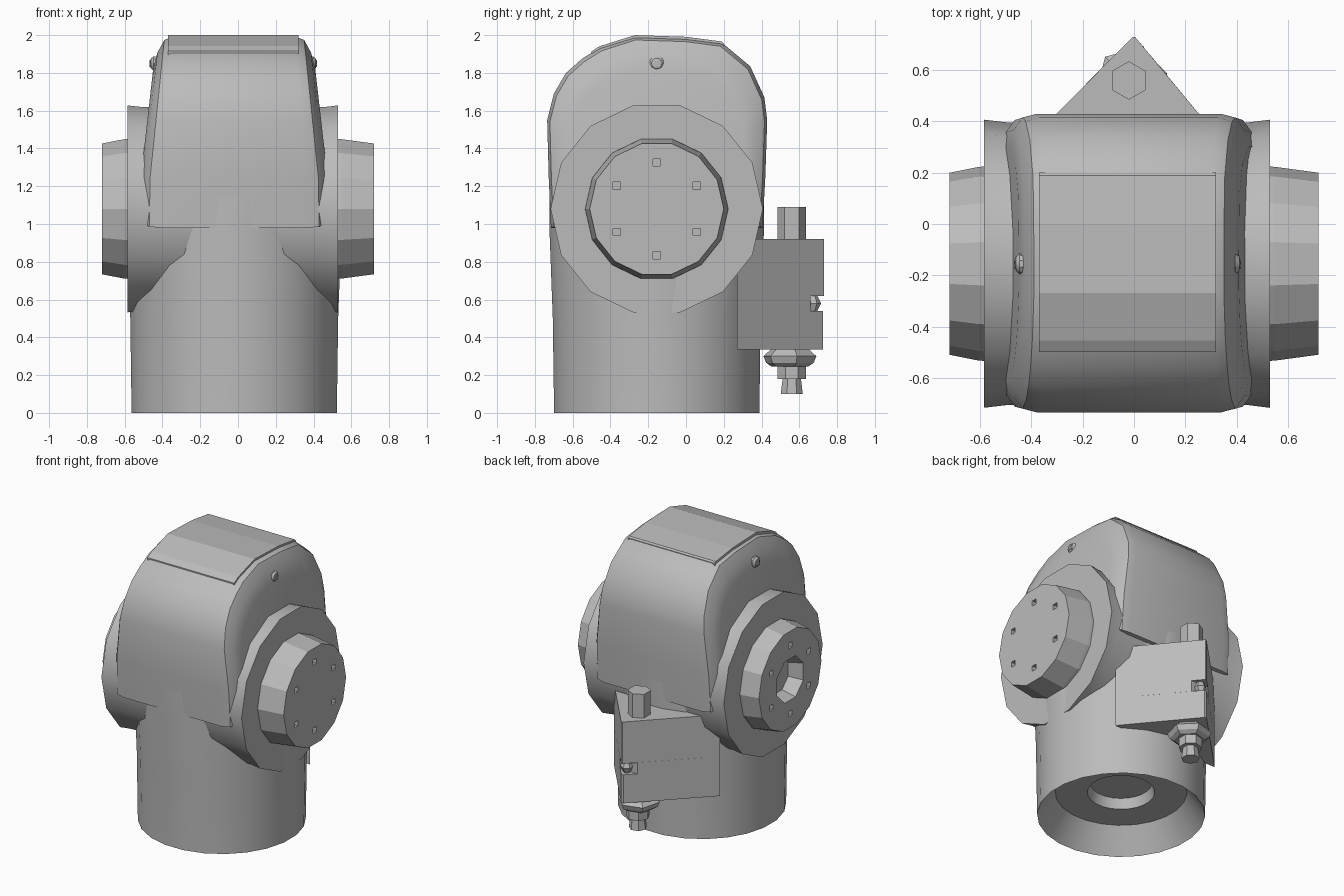
import bpy, bmesh, math
from mathutils import Matrix, Vector

if "Cube" in bpy.data.objects:
    bpy.data.objects.remove(bpy.data.objects["Cube"], do_unlink=True)

gray = bpy.data.materials.new("cast gray")
gray.use_nodes = True
color = (0.5, 0.5, 0.5, 1)
gray.diffuse_color = color
gray.node_tree.nodes["Principled BSDF"].inputs["Base Color"].default_value = color

CX, CY, CZ = -0.02, -0.155, 1.08   # post axis and height of the pivot


def finish(name, bm, smooth=None):
    bmesh.ops.remove_doubles(bm, verts=bm.verts, dist=0.0005)
    bmesh.ops.recalc_face_normals(bm, faces=bm.faces)
    mesh = bpy.data.meshes.new(name)
    bm.to_mesh(mesh)
    bm.free()
    mesh.materials.append(gray)
    obj = bpy.data.objects.new(name, mesh)
    bpy.context.collection.objects.link(obj)
    if smooth:
        bpy.ops.object.select_all(action="DESELECT")
        obj.select_set(True)
        bpy.context.view_layer.objects.active = obj
        bpy.ops.object.shade_smooth_by_angle(angle=math.radians(smooth))
    return obj


def loft(name, rings, smooth=None):
    """Skin a list of equal-length rings and cap both ends."""
    bm = bmesh.new()
    loops = [[bm.verts.new(p) for p in ring] for ring in rings]
    n = len(loops[0])
    for a, b in zip(loops, loops[1:]):
        for i in range(n):
            j = (i + 1) % n
            bm.faces.new((a[i], a[j], b[j], b[i]))
    bm.faces.new(loops[0])
    bm.faces.new(loops[-1])
    return finish(name, bm, smooth)


def turned(name, profile, place, sides=16, smooth=None, phase=0.5):
    """Revolve (radius, height) steps about the local z axis."""
    angles = [2 * math.pi * (i + phase) / sides for i in range(sides)]
    rings = [[place @ Vector((r * math.cos(a), r * math.sin(a), h)) for a in angles]
             for r, h in profile]
    return loft(name, rings, smooth)


def at(x, y, z):
    return Matrix.Translation((x, y, z))


def sideways(x, y, z, side):
    return at(x, y, z) @ Matrix.Rotation(side * math.pi / 2, 4, "Y")


def cut(target, cutter):
    cutter.hide_render = True
    cutter.hide_set(True)
    mod = target.modifiers.new("cut", "BOOLEAN")
    mod.object = cutter
    mod.operation = "DIFFERENCE"
    mod.solver = "EXACT"
    bpy.context.view_layer.objects.active = target
    bpy.ops.object.modifier_apply(modifier=mod.name)
    bpy.data.objects.remove(cutter, do_unlink=True)


# Vertical post with a recessed, bevelled mouth underneath
turned("post", [(0.13, 0.24), (0.2, 0.24), (0.22, 0.17), (0.43, 0.17), (0.548, 0),
                (0.555, 0.5), (0.572, 0.95), (0.572, 1.2)], at(CX, CY, 0), 24, 35)

# Horizontal barrel crossing the post
turned("pivot_barrel", [(0.562, -0.585), (0.552, -0.5), (0.552, 0.45), (0.562, 0.53)],
       sideways(0, CY, CZ, 1), 14, 30)

# Domed upper housing: side outline skinned across with rounded, tapering flanks
outline = [(-0.715, 0.98), (-0.727, 1.25), (-0.735, 1.55), (-0.7, 1.69), (-0.635, 1.8),
           (-0.55, 1.875), (-0.455, 1.935), (-0.27, 1.994), (0.0, 1.985), (0.19, 1.96),
           (0.34, 1.835), (0.415, 1.67), (0.43, 1.55), (0.42, 1.25), (0.405, 0.98)]
steps = [(1, 0.13), (0.97, 0.065), (0.9, 0.015), (0.78, 0)]
steps = [(-f, i) for f, i in steps] + [(f, i) for f, i in reversed(steps)]


def housing_ring(f, inset):
    ring = []
    for y, z in outline:
        k = 1 - inset / 0.6
        y, z = CY + (y - CY) * k, 1.2 + (z - 1.2) * k
        half = 0.5 - 0.08 * max(0, z - 1.2) / 0.7
        ring.append((CX + f * half, y, z))
    return ring


loft("upper_housing", [housing_ring(*s) for s in steps], 35)

# Thin cover plate on the crown
crown = [(-0.5, 1.915), (-0.455, 1.942), (-0.27, 2.0), (0.0, 1.991), (0.19, 1.966), (0.2, 1.956)]
skirt = [(y, z - 0.02) for y, z in reversed(crown)]
loft("crown_plate", [[(x, y, z) for y, z in crown + skirt] for x in (-0.37, 0.32)])

# Side hubs, each with a ring of bolt holes
for side, x, depth, label in ((1, 0.53, 0.19, "left"), (-1, -0.585, 0.135, "right")):
    hub = turned(label + "_hub", [(0.38, -0.02), (0.378, 0.02), (0.355, depth)],
                 sideways(x, CY, CZ, side), 14)
    face = x + side * depth
    for i in range(6):
        a = math.pi / 2 + i * math.pi / 3
        hole = turned("hole", [(0.027, -0.04), (0.027, 0.04)],
                      sideways(face, CY + 0.245 * math.cos(a), CZ + 0.245 * math.sin(a), side), 4)
        cut(hub, hole)
    if side < 0:   # open bore on the right hub
        cut(hub, turned("bore", [(0.13, -0.1), (0.17, 0.03)],
                        sideways(face, CY, CZ, side), 8))

# Small domed cross-head screws high on the flanks
for side, x in ((1, 0.385), (-1, -0.435)):
    turned("left_screw" if side > 0 else "right_screw",
           [(0.04, -0.03), (0.04, 0.012), (0.028, 0.026), (0.012, 0.03)],
           sideways(x, CY, 1.85, side), 10, 30)
    for turn in (0.25, 0.75):
        bm = bmesh.new()
        bmesh.ops.create_cube(bm, size=1, matrix=sideways(x + side * 0.03, CY, 1.85, side)
                              @ Matrix.Rotation(turn * math.pi, 4, "Z")
                              @ Matrix.Diagonal((0.04, 0.01, 0.006, 1)))
        finish("screw_cross", bm)


# Triangular rear bracket running tangent to the post, notched at its outer edge
def wedge(name, low, high, tip):
    w = 0.735 - tip
    plan = [(-0.46, 0.27), (-w, tip), (w * 0.84, tip), (0.385, 0.27)]
    return loft(name, [[(x, y, z) for x, y in plan] for z in (low, high)])


wedge("bracket_lower", 0.335, 0.54, 0.725)
wedge("bracket_notch", 0.54, 0.62, 0.66)
wedge("bracket_upper", 0.62, 0.92, 0.73)
turned("notch_pin", [(0.025, 0.54), (0.045, 0.58), (0.025, 0.62)], at(0, 0.67, 0), 6)

# Connector running through the bracket: pin above, nut and stem below
turned("connector_pin", [(0.075, 0.85), (0.075, 1.09)], at(-0.02, 0.56, 0), 6)
turned("connector_nut", [(0.1, 0.245), (0.13, 0.265), (0.145, 0.3), (0.1, 0.34)],
       at(-0.01, 0.55, 0), 6, phase=0.25)
turned("connector_stem", [(0.06, 0.1), (0.05, 0.18), (0.078, 0.18), (0.078, 0.26)],
       at(-0.01, 0.56, 0), 7)
